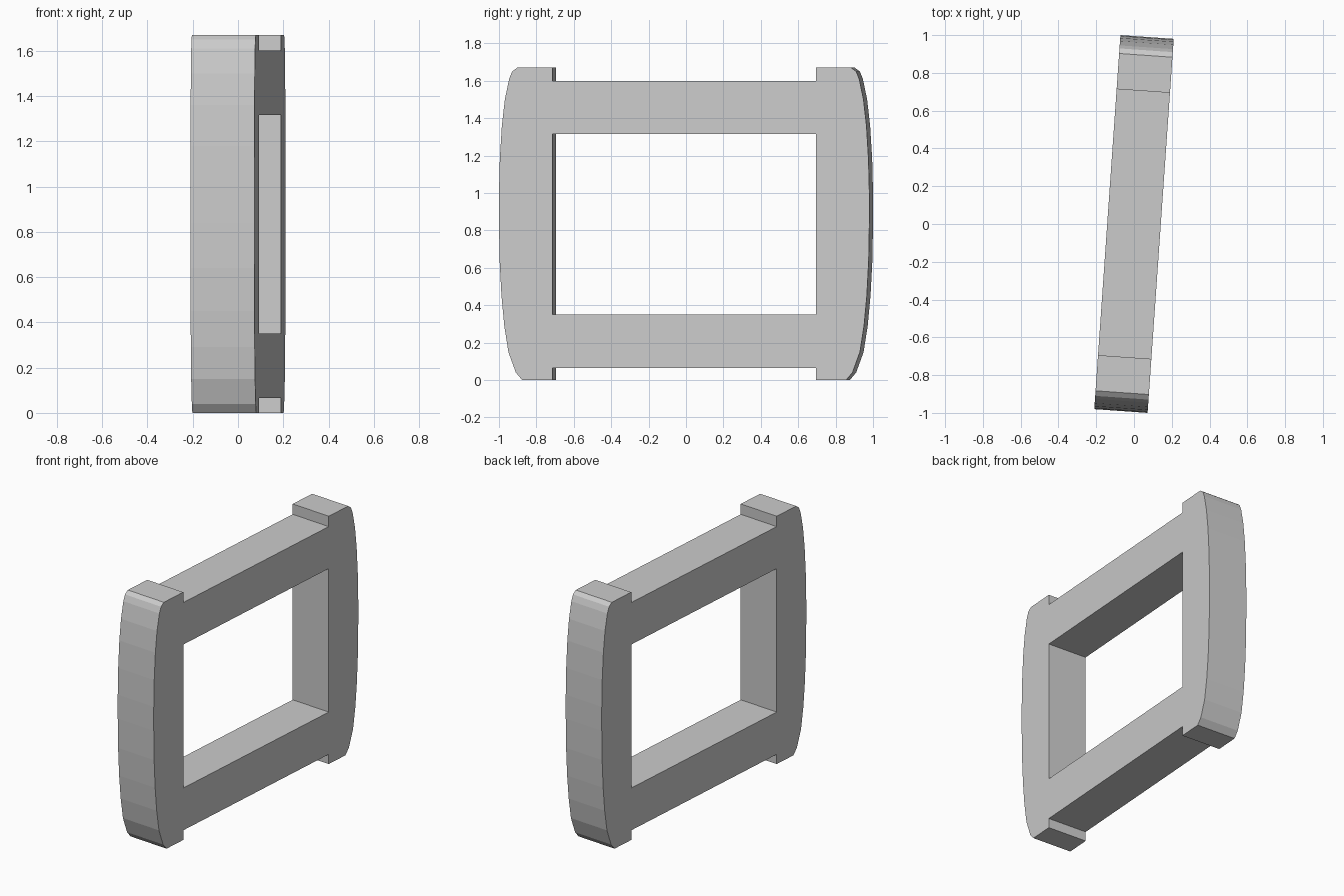
import bpy, bmesh
from math import radians

if "Cube" in bpy.data.objects:
    bpy.data.objects.remove(bpy.data.objects["Cube"])

HALF = 0.1415          # half thickness
TURN = radians(-4)     # whole frame is turned slightly about z
INNER = 0.706          # half width of the opening

# one closed outline (y, z): bowed side, steps and rail shoulders
bow = [(0.868, 0), (0.902, 0.04), (0.942, 0.15), (0.964, 0.29), (0.979, 0.45),
       (0.989, 0.64), (0.9925, 0.84), (0.9925, 1.0), (0.988, 1.18),
       (0.977, 1.36), (0.961, 1.50), (0.938, 1.61), (0.922, 1.65), (0.895, 1.67)]
half = [(INNER, 0.065), (INNER, 0)] + bow + [(INNER, 1.67), (INNER, 1.60)]
outer = half + [(-y, z) for y, z in reversed(half)]
opening = [(-INNER, 0.35), (INNER, 0.35), (INNER, 1.317), (-INNER, 1.317)]


def extrude(name, outline, depth):
    bm = bmesh.new()
    face = bm.faces.new([bm.verts.new((-depth, y, z)) for y, z in outline])
    moved = bmesh.ops.extrude_face_region(bm, geom=[face])["geom"]
    bmesh.ops.translate(bm, vec=(2 * depth, 0, 0),
                        verts=[v for v in moved if isinstance(v, bmesh.types.BMVert)])
    bmesh.ops.recalc_face_normals(bm, faces=bm.faces)
    mesh = bpy.data.meshes.new(name)
    bm.to_mesh(mesh)
    bm.free()
    obj = bpy.data.objects.new(name, mesh)
    bpy.context.collection.objects.link(obj)
    obj.rotation_euler.z = TURN
    return obj


# frame body with the rectangular window cut through
frame = extrude("frame", outer, HALF)
cutter = extrude("window_cutter", opening, HALF * 2)
cutter.hide_render = True
cutter.display_type = 'WIRE'
cut = frame.modifiers.new("window", 'BOOLEAN')
cut.operation = 'DIFFERENCE'
cut.solver = 'EXACT'
cut.object = cutter
